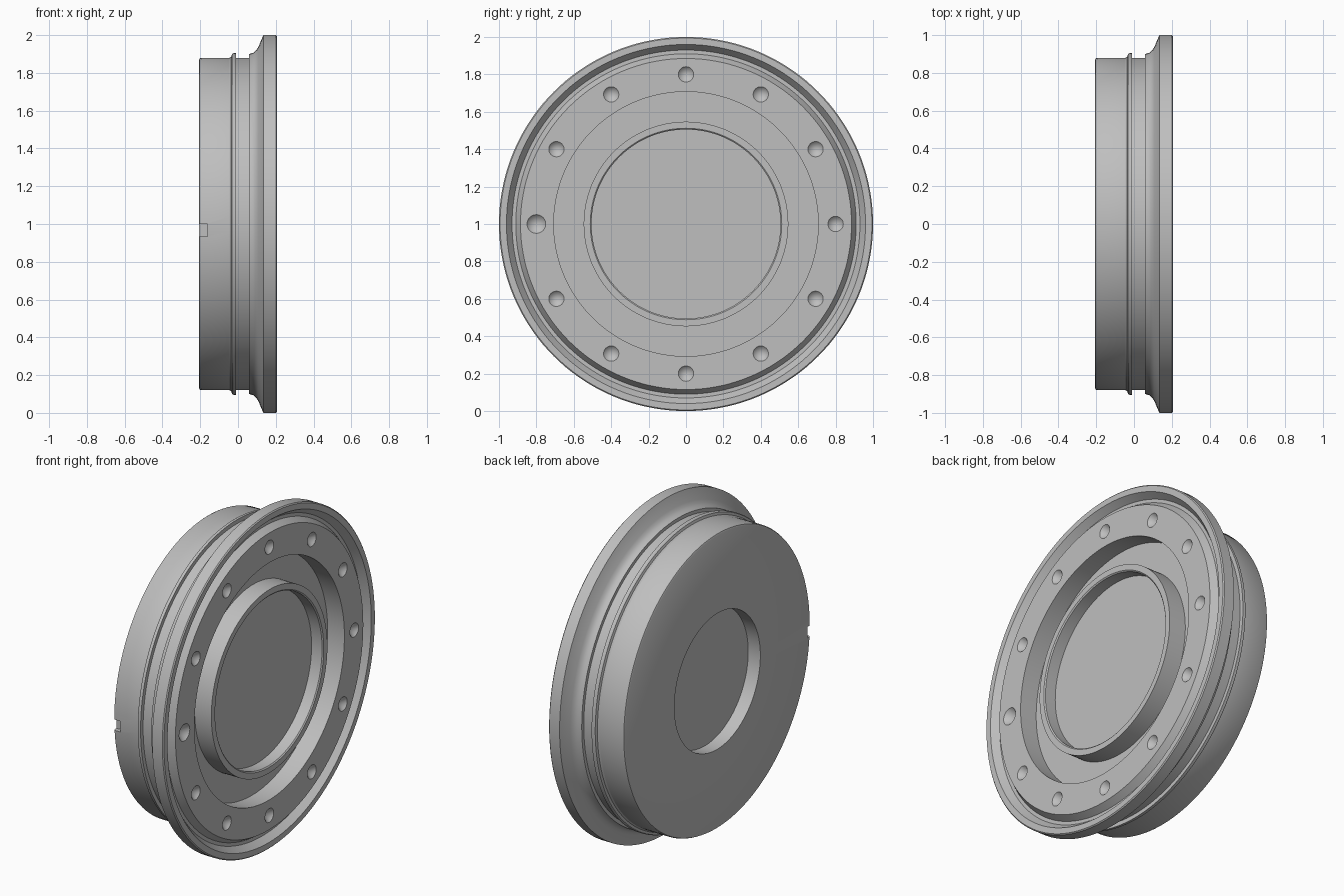
import bpy, bmesh, math
from mathutils import Matrix, Vector

if "Cube" in bpy.data.objects:
    bpy.data.objects.remove(bpy.data.objects["Cube"], do_unlink=True)

FRONT = 0.207
BACK = -FRONT
CENTRE = Vector((0, 0, 1))

grey = bpy.data.materials.new("plain grey")
grey.use_nodes = True
colour = (0.52, 0.52, 0.52, 1)
grey.diffuse_color = colour
grey.node_tree.nodes["Principled BSDF"].inputs["Base Color"].default_value = colour


def make_object(name, bm):
    bmesh.ops.recalc_face_normals(bm, faces=bm.faces)
    mesh = bpy.data.meshes.new(name)
    bm.to_mesh(mesh)
    bm.free()
    obj = bpy.data.objects.new(name, mesh)
    bpy.context.collection.objects.link(obj)
    mesh.materials.append(grey)
    return obj


def lathe(name, profile, steps=144):
    """Turn (x, radius) points around the wheel axis."""
    bm = bmesh.new()
    verts = [bm.verts.new((x, 0, 1 + r)) for x, r in profile]
    edges = [bm.edges.new(pair) for pair in zip(verts, verts[1:])]
    bmesh.ops.spin(bm, geom=verts + edges, cent=CENTRE, axis=(1, 0, 0),
                   angle=2 * math.pi, steps=steps)
    bmesh.ops.remove_doubles(bm, verts=bm.verts, dist=1e-5)
    return make_object(name, bm)


# Back plate with its round pocket
back = [(BACK + 0.08, 0), (BACK + 0.08, 0.405), (BACK, 0.405),
        (BACK, 0.868), (BACK + 0.004, 0.876), (BACK + 0.012, 0.88)]
# Drum wall, raised bead, flared shoulder
drum = [(-0.045, 0.88), (-0.036, 0.886), (-0.031, 0.9), (-0.025, 0.904),
        (-0.01, 0.904), (-0.01, 0.88), (0.058, 0.88), (0.058, 0.9),
        (0.08, 0.906), (0.096, 0.919), (0.107, 0.936), (0.13, 0.99)]
# Flange edge and the groove inside it
flange = [(0.134, 1), (FRONT - 0.006, 1), (FRONT, 0.994), (FRONT, 0.96),
          (FRONT - 0.04, 0.93), (FRONT - 0.04, 0.91), (FRONT, 0.885)]
# Face ring, deep channel, hub ring and recessed centre
face = [(FRONT, 0.707), (FRONT - 0.11, 0.707), (FRONT - 0.11, 0.547),
        (FRONT, 0.547), (FRONT, 0.512), (FRONT - 0.006, 0.505),
        (FRONT - 0.075, 0.505), (FRONT - 0.075, 0)]
wheel = lathe("wheel_body", back + drum + flange + face)

# Cutters: twelve conical holes, one of them larger, and a small rim notch
bm = bmesh.new()
for i in range(12):
    a = i * math.pi / 6
    radius = 0.05 if i == 6 else 0.041
    depth = radius * 1.1
    place = Vector((FRONT - depth * 0.4, 0.8 * math.cos(a), 1 + 0.8 * math.sin(a)))
    bmesh.ops.create_cone(
        bm, cap_ends=True, segments=32, radius1=0, radius2=radius * 1.2,
        depth=depth * 1.2,
        matrix=Matrix.Translation(place) @ Matrix.Rotation(math.pi / 2, 4, "Y"))
bmesh.ops.remove_doubles(bm, verts=bm.verts, dist=1e-5)
notch = Matrix.Translation((BACK + 0.015, -0.88, 0.967)) @ Matrix.Diagonal((0.06, 0.06, 0.066, 1))
bmesh.ops.create_cube(bm, size=1, matrix=notch)
cutter = make_object("hole_cutter", bm)
cutter.hide_render = True

# Cut the holes, then drop the cutter
cut = wheel.modifiers.new("holes", "BOOLEAN")
cut.operation = "DIFFERENCE"
cut.solver = "EXACT"
cut.object = cutter
bpy.ops.object.select_all(action="DESELECT")
bpy.context.view_layer.objects.active = wheel
wheel.select_set(True)
bpy.ops.object.modifier_apply(modifier=cut.name)
bpy.data.objects.remove(cutter, do_unlink=True)

bpy.ops.object.shade_smooth_by_angle(angle=math.radians(30))
